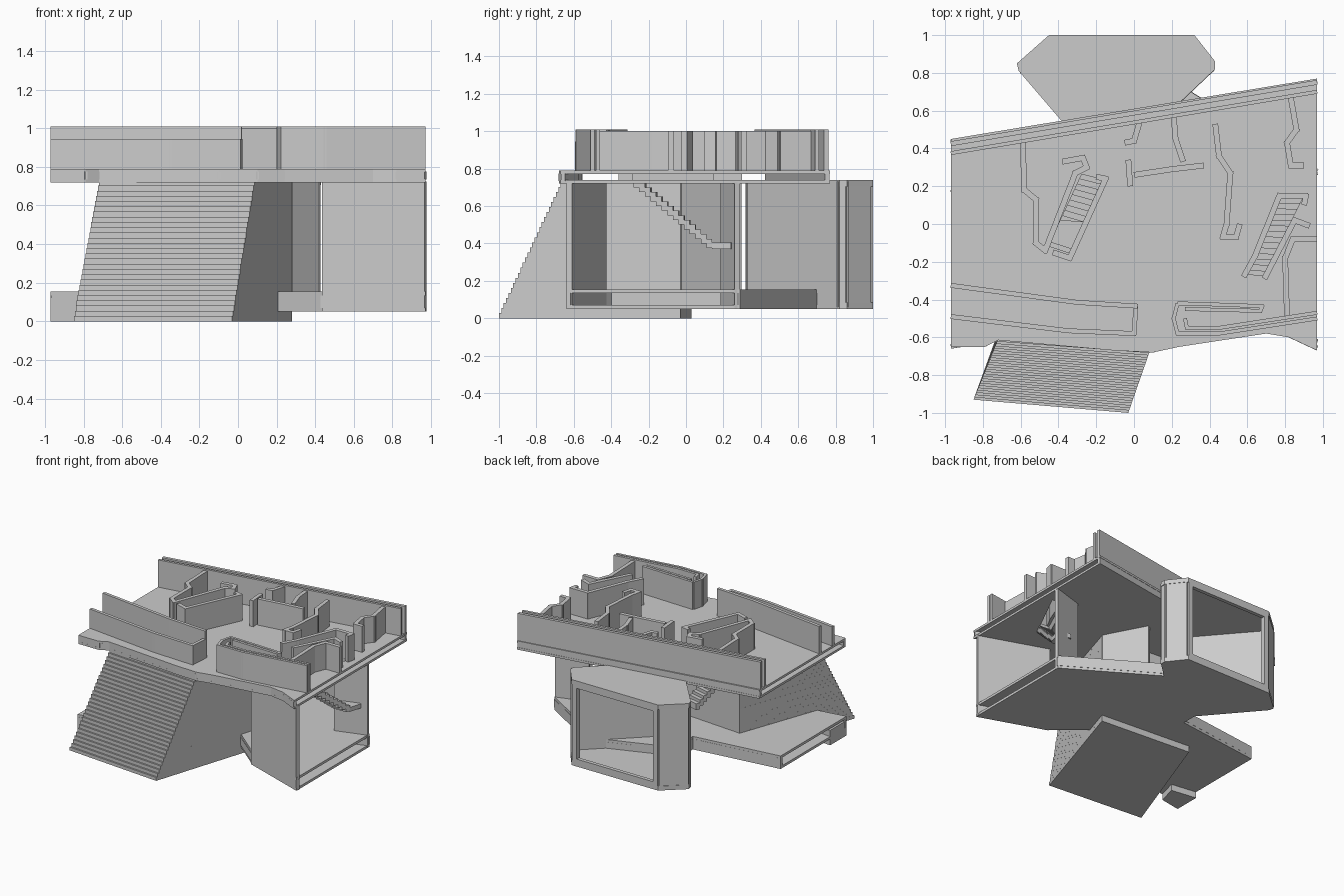
import bpy, bmesh
from mathutils import Vector


def finish(name, bm):
    bmesh.ops.recalc_face_normals(bm, faces=bm.faces)
    me = bpy.data.meshes.new(name)
    bm.to_mesh(me)
    bm.free()
    ob = bpy.data.objects.new(name, me)
    bpy.context.collection.objects.link(ob)
    return ob


def add_prism(bm, pts, z0, z1):
    n = len(pts)
    lo = [bm.verts.new((p[0], p[1], z0)) for p in pts]
    hi = [bm.verts.new((p[0], p[1], z1)) for p in pts]
    bm.faces.new(lo)
    bm.faces.new(hi)
    for i in range(n):
        j = (i + 1) % n
        bm.faces.new((lo[i], lo[j], hi[j], hi[i]))


def prism(name, pts, z0, z1):
    bm = bmesh.new()
    add_prism(bm, pts, z0, z1)
    return finish(name, bm)


def walls(name, paths, z0, z1, t=0.025):
    """Straight wall boxes along each segment of each path."""
    bm = bmesh.new()
    for path in paths:
        for i, (a, b) in enumerate(zip(path, path[1:])):
            a, b = Vector(a), Vector(b)
            d = (b - a).normalized()
            n = Vector((-d.y, d.x)) * t / 2
            if i > 0:
                a = a - d * t * 0.4
            if i < len(path) - 2:
                b = b + d * t * 0.4
            add_prism(bm, [a - n, b - n, b + n, a + n], z0, z1)
    return finish(name, bm)


def rect(x0, x1, y0, y1):
    return [(x0, y0), (x1, y0), (x1, y1), (x0, y1)]


def lerp(a, b, t):
    return (a[0] + (b[0] - a[0]) * t, a[1] + (b[1] - a[1]) * t)


# Leaning front block, terraced in thin layers
bm = bmesh.new()
N = 27
for k in range(N):
    t = k / (N - 1)
    fl = lerp((-0.85, -0.93), (-0.72, -0.61), t)
    fr = lerp((-0.03, -1.0), (0.085, -0.67), t)
    add_prism(bm, [fl, fr, (0.28, -0.03), (-0.5, 0.03)], 0.73 * k / N, 0.73 * (k + 1) / N)
finish("leaning_front_block", bm)

# Ground floor: two thin sheets with a rim, open at both ends
ground = [(-0.97, -0.66), (-0.6, -0.6), (0.2, -0.25), (0.44, -0.45), (0.97, -0.64),
          (0.97, 0.29), (0.3, 0.7), (-0.25, 0.5), (-0.25, 0.27), (-0.97, 0.18)]
prism("ground_sheet_lower", ground, 0.05, 0.07)
prism("ground_sheet_upper", ground, 0.135, 0.155)
walls("ground_rim", [[(-0.97, -0.648), (-0.6, -0.588), (0.2, -0.24), (0.44, -0.438), (0.97, -0.628)],
                     [(0.97, 0.278), (0.3, 0.688), (-0.24, 0.49), (-0.24, 0.26), (-0.97, 0.168)],
                     [(0.4, -0.4), (0.4, 0.6)]], 0.07, 0.135)
prism("left_low_step", [(-0.97, -0.66), (-0.8, -0.63), (-0.76, -0.48), (-0.97, -0.45)], 0.0, 0.12)

# Walls of the right wing
walls("right_wing_walls", [[(0.97, -0.625), (0.44, -0.44)], [(0.97, 0.275), (0.72, 0.2)],
                           [(0.27, -0.03), (0.1, 0.29)]], 0.05, 0.725, 0.03)

# Six-sided room at the back with a framed opening
room = [(-0.45, 1.0), (-0.62, 0.85), (-0.61, 0.81), (-0.19, 0.32), (-0.1, 0.32),
        (0.43, 0.82), (0.43, 0.86), (0.32, 1.0)]
c = Vector((-0.09, 0.78))
inset = [(c.x + (p[0] - c.x) * 0.96, c.y + (p[1] - c.y) * 0.96) for p in room]
inset[0], inset[-1] = (-0.443, 0.98), (0.313, 0.98)
prism("back_room_floor", room, 0.05, 0.085)
prism("back_room_roof", room, 0.705, 0.74)
walls("back_room_walls", [inset], 0.06, 0.73, 0.03)
walls("back_room_frame_posts", [[(-0.445, 0.98), (-0.405, 0.98)], [(0.275, 0.98), (0.315, 0.98)]],
      0.06, 0.73, 0.04)
walls("back_room_frame_rails", [[(-0.44, 0.985), (0.31, 0.985)]], 0.05, 0.11, 0.03)
walls("back_room_frame_head", [[(-0.44, 0.985), (0.31, 0.985)]], 0.68, 0.74, 0.03)

# Upper deck: two sheets, stairwells cut through
front_edge = [(-0.97, -0.65), (-0.79, -0.65), (-0.72, -0.615), (-0.1, -0.67), (0.1, -0.68),
              (0.24, -0.65), (0.7, -0.58), (0.82, -0.6), (0.97, -0.67)]
deck = front_edge + [(0.97, 0.77), (-0.97, 0.45)]
sheets = [prism("deck_sheet_lower", deck, 0.72, 0.738), prism("deck_sheet_upper", deck, 0.772, 0.79)]
wells = [[(-0.46, -0.12), (-0.34, -0.16), (-0.16, 0.24), (-0.28, 0.27)],
         [(0.58, -0.27), (0.69, -0.28), (0.9, 0.14), (0.77, 0.14)]]
for i, w in enumerate(wells):
    cutter = prism(f"stairwell_cutter_{i}", w, 0.6, 0.9)
    cutter.hide_render = True
    cutter.display_type = 'WIRE'
    for s in sheets:
        m = s.modifiers.new("stairwell", 'BOOLEAN')
        m.operation, m.solver, m.object = 'DIFFERENCE', 'EXACT', cutter

# Deck rims and core
walls("deck_front_rim", [[(x, y + 0.013) for x, y in front_edge]], 0.735, 0.775)
walls("deck_back_rim", [[(-0.97, 0.435), (0.97, 0.755)]], 0.735, 0.775)
prism("deck_core", rect(-0.08, 0.35, -0.36, 0.3), 0.735, 0.775)
walls("deck_stairwell_rims", [w + w[:1] for w in wells], 0.722, 0.788, 0.012)

# Two flights of stairs going down from the deck
for name, w in zip(("left_stairs", "right_stairs"), wells):
    bm = bmesh.new()
    n = 14
    for k in range(n):
        a0, a1 = lerp(w[0], w[3], k / n), lerp(w[0], w[3], (k + 1) / n)
        b0, b1 = lerp(w[1], w[2], k / n), lerp(w[1], w[2], (k + 1) / n)
        z = 0.75 - 0.35 * k / n
        add_prism(bm, [a0, b0, b1, a1], z - 0.05, z)
    finish(name, bm)
prism("right_stair_landing", [(0.77, 0.14), (0.9, 0.14), (0.93, 0.24), (0.82, 0.26)], 0.37, 0.405)

# Upper outer walls
back = [(-0.97, 0.375), (0.97, 0.7)]
walls("upper_back_wall", [back], 0.785, 1.01, 0.02)
walls("upper_back_wall_outer", [[(x, y + 0.05) for x, y in back]], 0.785, 1.01, 0.025)
walls("terrace_parapet", [[(-0.97, -0.49), (-0.35, -0.565), (0.0, -0.58), (0.01, -0.435)]],
      0.785, 0.945, 0.025)
walls("terrace_wall", [[(-0.97, -0.325), (-0.3, -0.415), (0.02, -0.435)]], 0.785, 1.01, 0.025)
walls("upper_front_wall", [
    [(0.23, -0.42), (0.21, -0.5), (0.23, -0.58), (0.45, -0.58), (0.97, -0.5)],
    [(0.27, -0.5), (0.28, -0.55), (0.45, -0.55), (0.97, -0.47)],
    [(0.23, -0.42), (0.4, -0.425), (0.68, -0.435), (0.67, -0.46), (0.27, -0.45)]],
    0.785, 1.01, 0.02)

# Upper room partitions
walls("upper_partitions", [
    [(-0.59, 0.44), (-0.58, 0.18), (-0.52, 0.13), (-0.52, -0.1), (-0.47, -0.14), (-0.31, 0.27),
     (-0.25, 0.3), (-0.27, 0.35), (-0.38, 0.33)],
    [(-0.43, -0.15), (-0.34, -0.18), (-0.15, 0.24), (-0.2, 0.25)],
    [(0.03, 0.54), (0.0, 0.44), (-0.05, 0.43)],
    [(-0.03, 0.34), (-0.02, 0.2)],
    [(0.0, 0.26), (0.2, 0.29), (0.37, 0.31)],
    [(0.21, 0.57), (0.22, 0.45), (0.26, 0.33)],
    [(0.43, 0.53), (0.45, 0.36), (0.51, 0.27), (0.49, 0.0), (0.47, -0.07), (0.54, -0.07), (0.56, 0.0)],
    [(0.83, 0.67), (0.86, 0.5), (0.81, 0.43), (0.83, 0.31), (0.9, 0.31)],
    [(0.58, -0.28), (0.64, -0.17), (0.77, 0.15), (0.91, 0.15), (0.9, 0.1)],
    [(0.69, -0.29), (0.85, 0.02), (0.93, -0.01)],
    [(0.81, -0.49), (0.8, -0.18), (0.84, -0.08), (0.97, -0.08)]],
    0.785, 1.0, 0.03)
